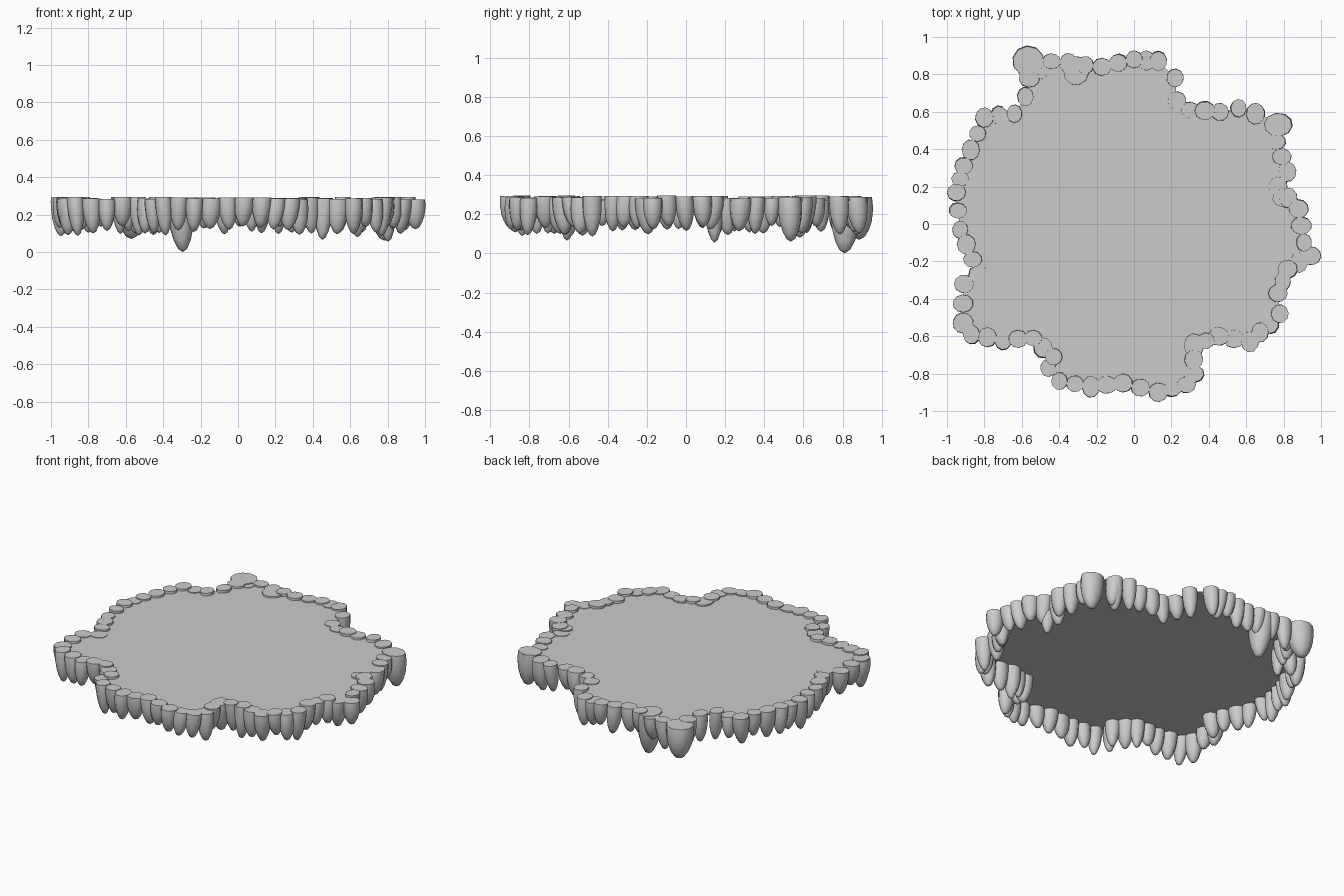
import bpy
import bmesh
import math
import random
from mathutils import Vector

cube = bpy.data.objects.get("Cube")
if cube:
    bpy.data.objects.remove(cube, do_unlink=True)

random.seed(4)
TOP = 0.287          # usual height of the spike tops
SHEET_TOP = 0.278

stone = bpy.data.materials.new("grey stone")
stone.use_nodes = True
GREY = (0.6, 0.6, 0.6, 1)
stone.diffuse_color = GREY
stone.node_tree.nodes["Principled BSDF"].inputs["Base Color"].default_value = GREY

# Key points of the rim, clockwise from the back
back_edge = [(-.44, .87), (-.26, .85), (-.17, .84), (0, .88), (.13, .87),
             (.22, .78), (.23, .66), (.30, .61), (.46, .60), (.56, .62), (.65, .59)]
left_edge = [(.77, .55), (.76, .44), (.82, .28), (.77, .20), (.88, .08), (.91, -.10),
             (.945, -.17), (.82, -.24), (.77, -.37), (.78, -.48), (.62, -.63), (.45, -.60)]
front_edge = [(.32, -.65), (.32, -.80), (.28, -.86), (.13, -.90), (-.06, -.85),
              (-.23, -.87), (-.40, -.84), (-.46, -.77), (-.43, -.71)]
right_edge = [(-.54, -.61), (-.70, -.62), (-.87, -.59), (-.92, -.53), (-.91, -.32),
              (-.83, -.27), (-.93, -.03), (-.95, .17), (-.91, .31), (-.80, .57),
              (-.64, .59), (-.58, .68), (-.56, .78)]
keys = [Vector(p) for p in back_edge + left_edge + front_edge + right_edge]

# Fill wide gaps so that neighbouring spikes touch
rim = []
for i, a in enumerate(keys):
    b = keys[(i + 1) % len(keys)]
    steps = max(1, round((b - a).length / 0.085))
    rim += [a.lerp(b, s / steps) for s in range(steps)]


def finish(bm, name):
    bmesh.ops.recalc_face_normals(bm, faces=bm.faces)
    mesh = bpy.data.meshes.new(name)
    bm.to_mesh(mesh)
    bm.free()
    mesh.materials.append(stone)
    obj = bpy.data.objects.new(name, mesh)
    bpy.context.collection.objects.link(obj)
    return obj


def smooth(obj):
    bpy.ops.object.select_all(action="DESELECT")
    obj.select_set(True)
    bpy.context.view_layer.objects.active = obj
    bpy.ops.object.shade_smooth_by_angle(angle=math.radians(50))


# Radius and depth, as fractions, from the flat top to the blunt tip
PROFILE = [(.97, 0), (1, .12), (.98, .32), (.87, .56), (.64, .78), (.34, .94)]


def add_spike(bm, x, y, radius, tip, top=TOP, sides=10):
    """One hanging spike: a flat top and rings that narrow to a bent tip."""
    turn = random.uniform(0, math.pi)
    lean = Vector((random.uniform(-.015, .015), random.uniform(-.015, .015)))
    squash = random.uniform(.9, 1.1)
    rings = []
    for width, depth in PROFILE:
        ring = []
        for k in range(sides):
            t = turn + math.tau * k / sides
            ring.append(bm.verts.new((
                x + lean.x * depth + radius * width * math.cos(t) * squash,
                y + lean.y * depth + radius * width * math.sin(t) / squash,
                top + (tip - top) * depth)))
        rings.append(ring)
    end = bm.verts.new((x + lean.x, y + lean.y, tip))
    bm.faces.new(rings[0])
    for upper, lower in zip(rings, rings[1:]):
        for k in range(sides):
            n = (k + 1) % sides
            bm.faces.new((upper[k], upper[n], lower[n], lower[k]))
    for k in range(sides):
        bm.faces.new((rings[-1][k], rings[-1][(k + 1) % sides], end))


# Thin flat sheet spanning the rim
bm = bmesh.new()
base = bm.faces.new([bm.verts.new((p.x, p.y, SHEET_TOP)) for p in rim])
lift = bmesh.ops.extrude_face_region(bm, geom=[base])
for v in lift["geom"]:
    if isinstance(v, bmesh.types.BMVert):
        v.co.z -= 0.008
bmesh.ops.triangulate(bm, faces=bm.faces)
finish(bm, "ceiling_sheet")

# Row of small spikes round the rim
bm = bmesh.new()
for p in rim:
    add_spike(bm, p.x, p.y, random.uniform(.045, .054), random.uniform(.085, .14),
              TOP + random.uniform(-.006, .008))
smooth(finish(bm, "rim_spikes"))

# Larger and longer spikes
bm = bmesh.new()
for x, y, radius, tip in [(-.565, .87, .084, .07), (-.31, .82, .076, 0),
                          (.77, .53, .07, .06), (.79, .14, .05, .055),
                          (.65, .59, .055, .08), (-.91, -.53, .055, .09),
                          (.32, -.65, .06, .1), (.46, -.60, .05, .065)]:
    add_spike(bm, x, y, radius, tip)
smooth(finish(bm, "large_spikes"))
